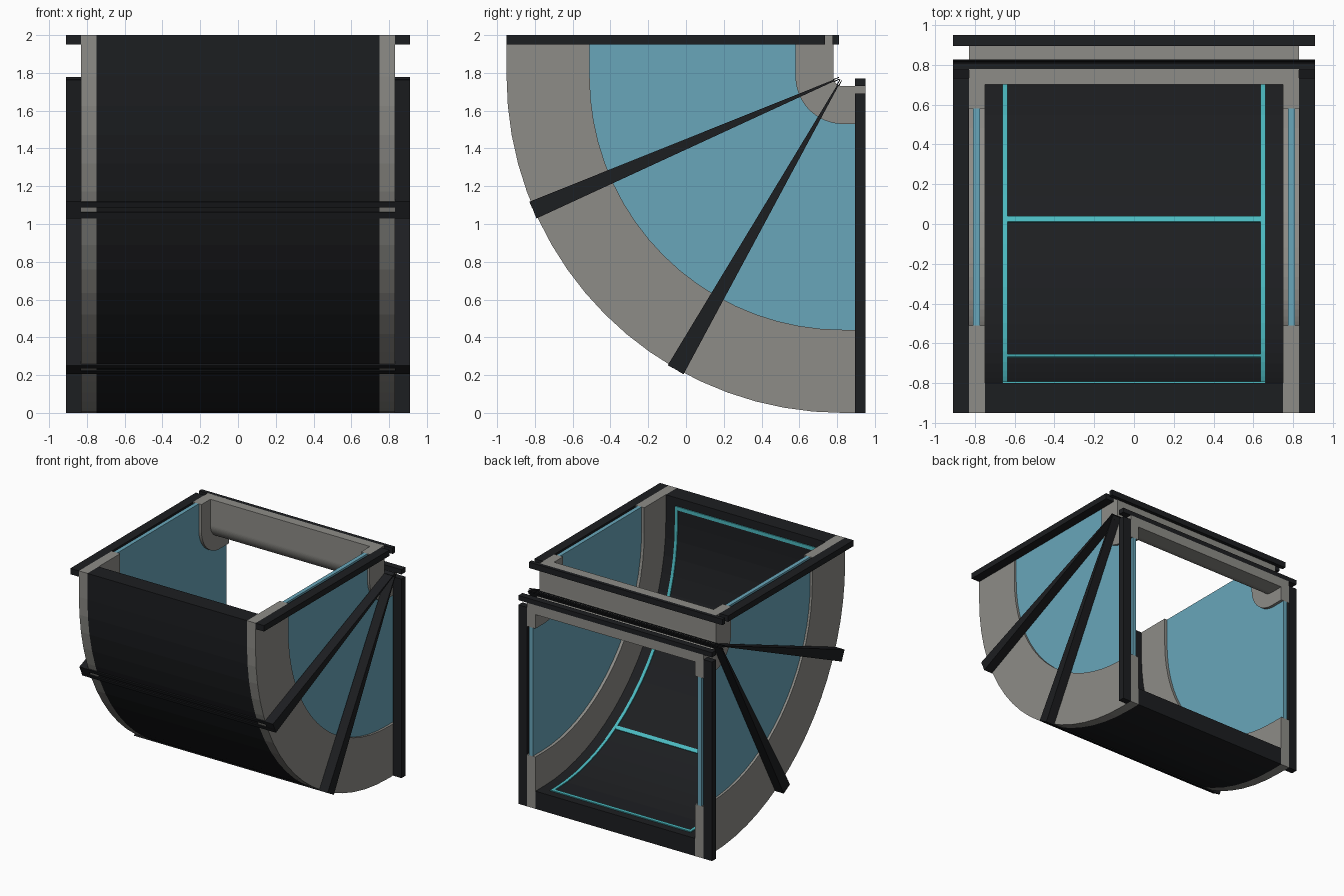
import bpy, bmesh, math

if "Cube" in bpy.data.objects:
    bpy.data.objects.remove(bpy.data.objects["Cube"])

CY, CZ = 0.83, 1.78          # bend centre in the side plane
TOP, BACK = 2.0, 0.95        # the two open ends
SEG = 18


def material(name, rgb):
    m = bpy.data.materials.new(name)
    m.diffuse_color = (*rgb, 1)
    m.use_nodes = True
    m.node_tree.nodes["Principled BSDF"].inputs["Base Color"].default_value = m.diffuse_color
    return m


BLACK = material("black_metal", (0.012, 0.013, 0.015))
GREY = material("grey_panel", (0.27, 0.265, 0.245))
BLUE = material("blue_glass", (0.14, 0.38, 0.49))
CYAN = material("cyan_light", (0.07, 0.48, 0.52))


def arc(r, top=TOP, back=BACK):
    """Quarter bend of radius r with a straight run to each open end."""
    pts = [(CY - r, top)]
    for i in range(SEG + 1):
        a = math.radians(90 * i / SEG)
        pts.append((CY - r * math.cos(a), CZ - r * math.sin(a)))
    return pts + [(back, CZ - r)]


def loft(name, inner, outer, x0, x1, mat):
    """Solid strip between two matching side-plane paths, from x0 to x1."""
    bm = bmesh.new()
    rows = []
    for (a, b), (c, d) in zip(inner, outer):
        rows.append([bm.verts.new(p) for p in
                     ((x0, a, b), (x1, a, b), (x1, c, d), (x0, c, d))])
    for p, q in zip(rows, rows[1:]):
        for k in range(4):
            j = (k + 1) % 4
            bm.faces.new((p[k], p[j], q[j], q[k]))
    bm.faces.new(rows[0])
    bm.faces.new(rows[-1][::-1])
    bmesh.ops.recalc_face_normals(bm, faces=bm.faces)
    me = bpy.data.meshes.new(name)
    bm.to_mesh(me)
    bm.free()
    me.materials.append(mat)
    ob = bpy.data.objects.new(name, me)
    bpy.context.collection.objects.link(ob)
    return ob


def bend(name, r0, r1, x0, x1, mat, **ends):
    return loft(name, arc(r0, **ends), arc(r1, **ends), x0, x1, mat)


def box(name, x, y, z, mat):
    return loft(name, [(y[0], z[0]), (y[0], z[1])],
                [(y[1], z[0]), (y[1], z[1])], x[0], x[1], mat)


def radial(deg, r0, r1, w0, w1, shift=0):
    """Inner and outer edges of a tapered bar along a radius."""
    a = math.radians(deg)
    d, n = (-math.cos(a), -math.sin(a)), (math.sin(a), -math.cos(a))

    def pt(r, w):
        return (CY + d[0] * r + n[0] * (w + shift), CZ + d[1] * r + n[1] * (w + shift))
    return [pt(r0, -w0), pt(r1, -w1)], [pt(r0, w0), pt(r1, w1)]


def mirrored(ob):
    m = ob.modifiers.new("mirror", "MIRROR")
    m.use_axis[0] = True
    m.use_bisect_axis[0] = False
    return ob


# curved floor and ceiling
bend("floor", 1.63, 1.78, -0.75, 0.75, BLACK)
bend("ceiling", 0.05, 0.13, -0.75, 0.75, GREY)

# side walls: outer band, inner corner and window
mirrored(bend("wall_outer_band", 1.34, 1.78, 0.75, 0.83, GREY))
mirrored(bend("wall_inner_corner", 0.05, 0.25, 0.75, 0.83, GREY))
mirrored(bend("window", 0.25, 1.34, 0.775, 0.81, BLUE))

# end frames
mirrored(box("top_frame_side", (0.83, 0.91), (-0.95, 0.735), (1.95, 2.0), BLACK))
box("top_frame_back", (-0.91, 0.91), (0.775, 0.81), (1.95, 2.0), BLACK)
mirrored(box("rear_frame_side", (0.83, 0.91), (0.895, 0.95), (0, 1.69), BLACK))
box("rear_frame_top", (-0.91, 0.91), (0.895, 0.95), (1.73, 1.77), BLACK)

# tapered ribs on the walls, wrapping over the floor and the inner corner
for i, deg in enumerate((23.3, 60.3), 1):
    mirrored(loft(f"wall_rib_{i}", *radial(deg, 0.05, 1.785, 0.004, 0.048),
                  0.83, 0.91, BLACK))
    for s in (-1, 1):
        loft(f"floor_rib_{i}", *radial(deg, 1.74, 1.786, 0.016, 0.016, 0.031 * s),
             -0.91, 0.91, BLACK)
        loft(f"corner_rib_{i}", *radial(deg, 0.02, 0.055, 0.002, 0.003, 0.005 * s),
             -0.91, 0.91, BLACK)
    # light strip across the floor
    loft(f"cross_light_{i}", *radial(deg, 1.622, 1.64, 0.017, 0.017),
         -0.635, 0.635, CYAN)

# light strips along the floor and at both ends
mirrored(bend("floor_light", 1.622, 1.64, 0.635, 0.66, CYAN, top=1.93, back=0.88))
box("top_end_light", (-0.635, 0.635), (-0.81, -0.792), (1.9, 1.93), CYAN)
box("rear_end_light", (-0.635, 0.635), (0.85, 0.88), (0.14, 0.158), CYAN)
